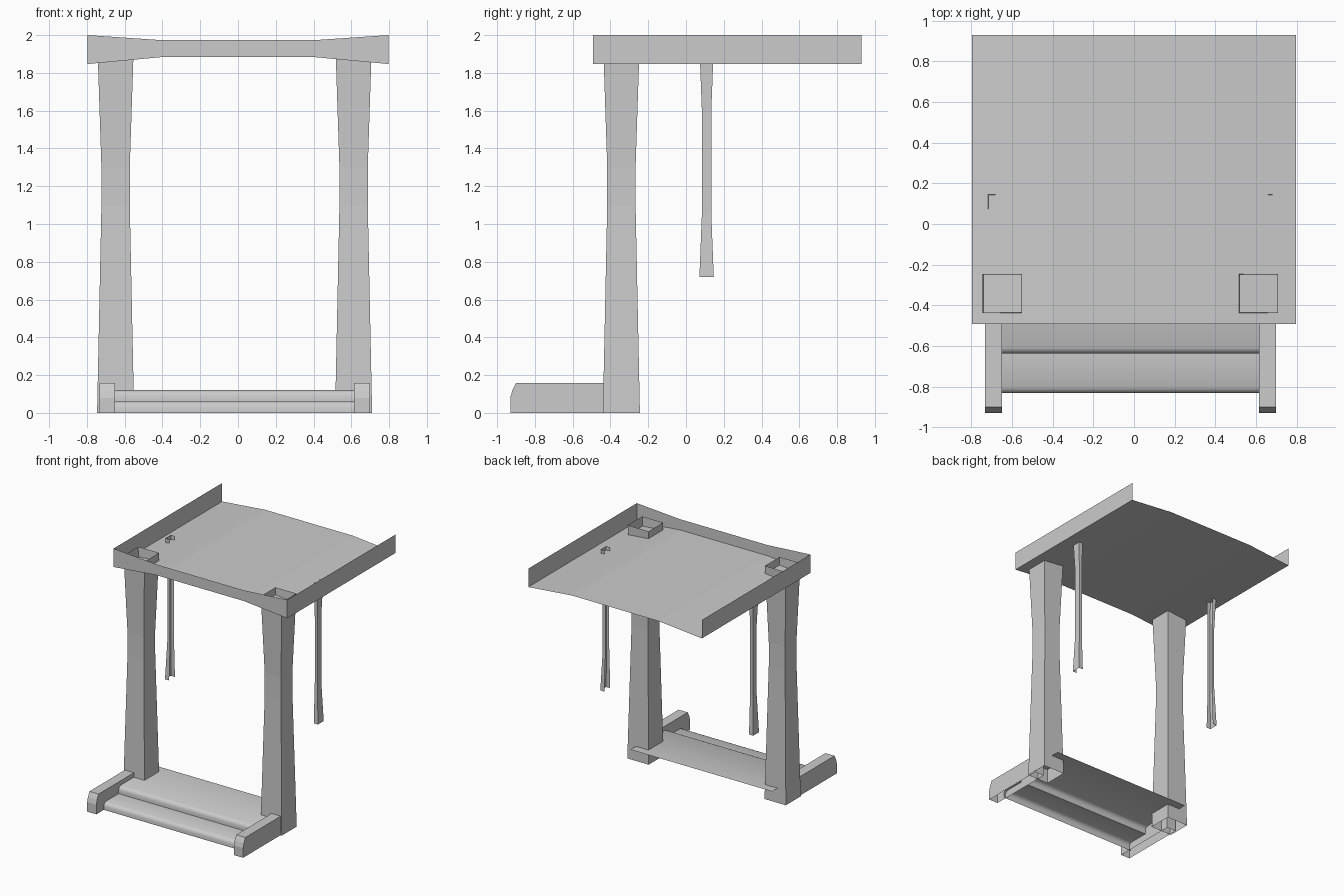
import bpy

if "Cube" in bpy.data.objects:
    bpy.data.objects.remove(bpy.data.objects["Cube"])

CX = -0.018  # the posts and steps sit slightly left of the roof centre


def make(name, verts, faces):
    me = bpy.data.meshes.new(name)
    me.from_pydata(verts, [], faces)
    me.update()
    ob = bpy.data.objects.new(name, me)
    bpy.context.collection.objects.link(ob)
    return ob


def loft(name, rows, closed=False, extra=()):
    """Skin a list of equally long point rows with quads."""
    n = len(rows[0])
    faces = []
    for r in range(len(rows) - 1):
        for i in range(n if closed else n - 1):
            j = (i + 1) % n
            faces.append((r * n + i, r * n + j, (r + 1) * n + j, (r + 1) * n + i))
    return make(name, [p for row in rows for p in row], faces + list(extra))


# Roof: cambered open sheet with an upstanding fascia on front and sides
Y0, Y1 = -0.493, 0.93
camber = [(-0.797, 1.847, 2.0), (-0.4, 1.884, 1.973),
          (0.4, 1.884, 1.973), (0.797, 1.847, 2.0)]
loft("roof_deck", [[(x, y, lo) for x, lo, hi in camber] for y in (Y0, Y1)])
loft("front_fascia", [[(x, Y0, z) for x, z in pts] for pts in
                      ([(x, lo) for x, lo, hi in camber], [(x, hi) for x, lo, hi in camber])])
for side, label in ((-1, "left"), (1, "right")):
    x = side * 0.797
    loft(label + "_fascia", [[(x, Y0, z), (x, Y1, z)] for z in (1.847, 2.0)])

    # Front post: open square tube, narrow in the middle
    px, py = CX + side * 0.63, -0.342
    rings = []
    for z, h in ((0, 0.098), (1.1, 0.075), (1.3, 0.075), (1.935, 0.096)):
        rings.append([(px - h, py - h, z), (px + h, py - h, z),
                      (px + h, py + h, z), (px - h, py + h, z)])
    loft(label + "_post", rings, closed=True)

    # Rear half post: channel open towards the inside
    rings = []
    for z, h in ((0.72, 0.038), (1.05, 0.025), (1.6, 0.025), (1.89, 0.036)):
        inner = CX + side * 0.664
        outer = inner + side * h
        rings.append([(inner, 0.109 - h, z), (outer, 0.109 - h, z),
                      (outer, 0.109 + h, z), (inner, 0.109 + h, z)])
    loft(label + "_half_post", rings)

    # Step cheek: block with a rounded nose, open below
    prof = [(-0.93, 0), (-0.93, 0.08), (-0.92, 0.117), (-0.90, 0.157),
            (-0.37, 0.157), (-0.37, 0)]
    bx = CX + side * 0.674
    n = len(prof)
    loft(label + "_step_cheek", [[(bx + d, y, z) for y, z in prof] for d in (-0.042, 0.042)],
         extra=[tuple(range(n))[::-1], tuple(range(n, 2 * n))])

# Two steps with rounded nosings running back into a landing
steps = [(-0.832, 0), (-0.832, 0.03), (-0.825, 0.049), (-0.805, 0.06),
         (-0.637, 0.06), (-0.637, 0.09), (-0.63, 0.109), (-0.61, 0.12), (-0.175, 0.12)]
ob = loft("steps", [[(CX + s * 0.65, y, z) for y, z in steps] for s in (1, -1)])
bpy.ops.object.select_all(action='DESELECT')
ob.select_set(True)
bpy.context.view_layer.objects.active = ob
bpy.ops.object.shade_smooth_by_angle(angle=0.87)
